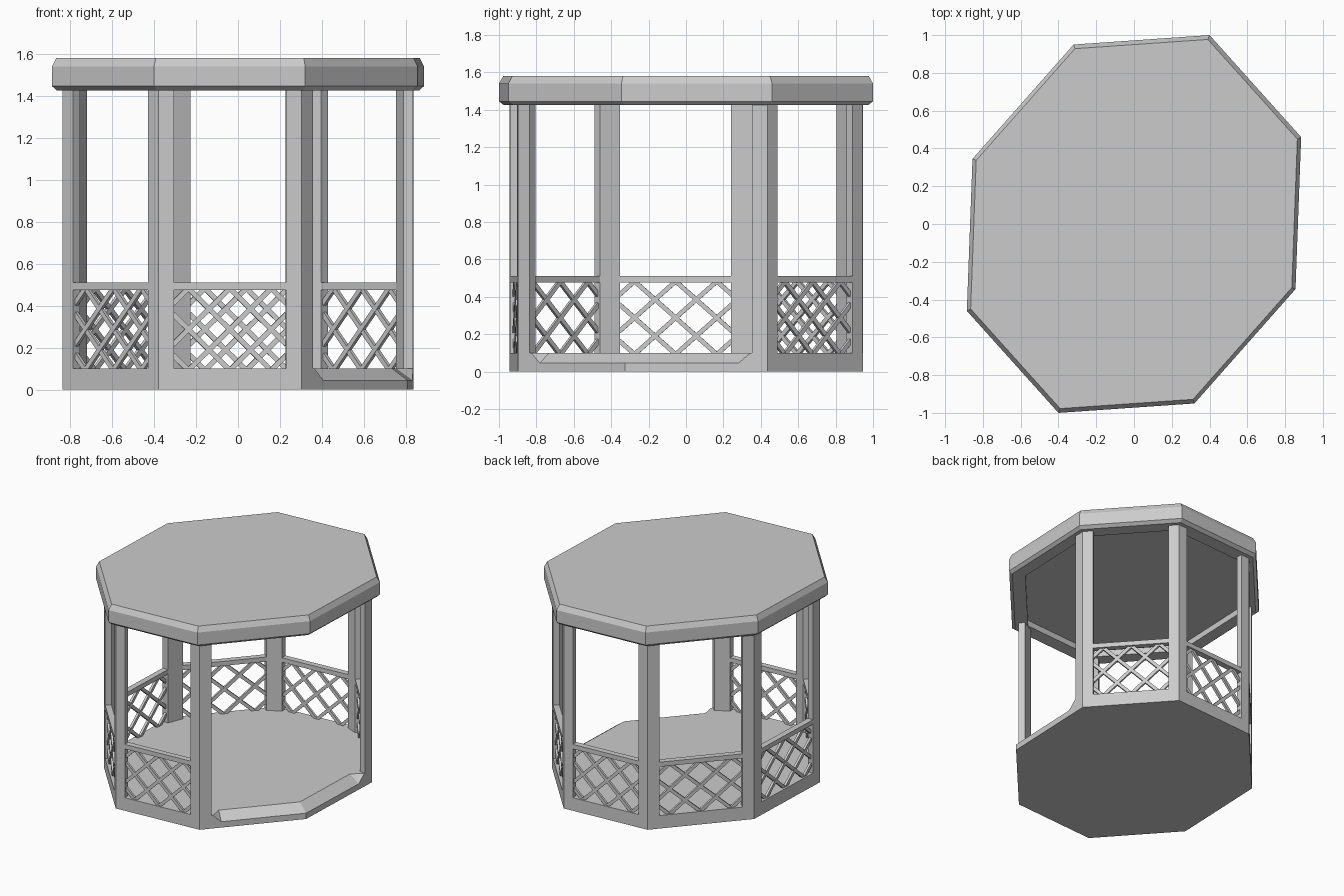
import bpy, bmesh, math
from mathutils import Vector

if "Cube" in bpy.data.objects:
    bpy.data.objects.remove(bpy.data.objects["Cube"])

mat = bpy.data.materials.new("plain grey")
mat.diffuse_color = (0.6, 0.6, 0.6, 1)
mat.use_nodes = True
mat.node_tree.nodes["Principled BSDF"].inputs["Base Color"].default_value = mat.diffuse_color

# Slightly skewed octagon, counter-clockwise; the second half mirrors through the centre
half = [(-0.40, -1.0), (0.32, -0.95), (0.855, -0.345), (0.885, 0.46)]
ROOF = [Vector(p) for p in half] + [-Vector(p) for p in half]
BASE = [p * 0.945 for p in ROOF]
FLOOR, RAIL_Z, RAIL_TOP, EAVES = 0.10, 0.475, 0.51, 1.425
THICK = 0.045
OPEN_EDGES = (1, 2)      # the two doorway sides
OPEN_CORNER = 2          # no post between them


def finish(name, bm):
    bmesh.ops.recalc_face_normals(bm, faces=bm.faces)
    me = bpy.data.meshes.new(name)
    bm.to_mesh(me)
    bm.free()
    me.materials.append(mat)
    ob = bpy.data.objects.new(name, me)
    bpy.context.collection.objects.link(ob)
    return ob


def prism(bm, pts, z0, z1):
    lo = [bm.verts.new((p.x, p.y, z0)) for p in pts]
    hi = [bm.verts.new((p.x, p.y, z1)) for p in pts]
    n = len(pts)
    bm.faces.new(lo[::-1])
    bm.faces.new(hi)
    for i in range(n):
        j = (i + 1) % n
        bm.faces.new((lo[i], lo[j], hi[j], hi[i]))


def edge(i):
    """start, direction, inward normal, length and post width of side i"""
    a, b = BASE[i % 8], BASE[(i + 1) % 8]
    d = b - a
    length = d.length
    d = d / length
    return a, d, Vector((-d.y, d.x)), length, 0.109 * length


# Base with a sloped step around the doorway corner
bm = bmesh.new()
def vert(p, z):
    return bm.verts.new((p.x, p.y, z))
lo = [vert(p, 0) for p in BASE]
hi = [vert(p, FLOOR) if i != OPEN_CORNER else None for i, p in enumerate(BASE)]
a1, d1, n1, l1, w1 = edge(1)
a2, d2, n2, l2, w2 = edge(2)
e2 = a2 + d2 * l2
STEP, INSET = 0.045, 0.075
p1, p2 = vert(a1 + d1 * 0.095, FLOOR), vert(e2 - d2 * 0.09, FLOOR)
b1, b2 = vert(a1 + d1 * 0.155, STEP), vert(e2 - d2 * 0.155, STEP)
i1 = vert(a1 + d1 * 0.155 + n1 * INSET, FLOOR)
i2 = vert(e2 - d2 * 0.155 + n2 * INSET, FLOOR)
bmid = vert(a2, STEP)
imid = vert(a2 + (n1 + n2) * (INSET / (1 + n1.dot(n2))), FLOOR)
bm.faces.new(lo[::-1])
bm.faces.new([hi[0], hi[1], p1, i1, imid, i2, p2] + hi[3:])
for f in ((i1, b1, bmid, imid), (imid, bmid, b2, i2), (p1, b1, i1), (p2, i2, b2),
          (lo[1], lo[2], bmid, b1, p1, hi[1]), (lo[2], lo[3], hi[3], p2, b2, bmid)):
    bm.faces.new(f)
for i in (0, 3, 4, 5, 6, 7):
    j = (i + 1) % 8
    bm.faces.new((lo[i], lo[j], hi[j], hi[i]))
finish("base_floor", bm)

# Corner posts
for i in range(8):
    if i == OPEN_CORNER:
        continue
    v, dn, nn, _, wn = edge(i)
    _, dp, np_, _, wp = edge(i - 1)
    bm = bmesh.new()
    prism(bm, [v, v + dn * wn, v + dn * wn + nn * THICK,
               v - dp * wp + np_ * THICK, v - dp * wp], FLOOR, EAVES + 0.005)
    finish(f"post_{i}", bm)


def slat(bm, org, d, n, p, q, width, y0, y1):
    """flat bar from p to q in panel coordinates (along side, height)"""
    t = (q - p).normalized()
    s = Vector((-t.y, t.x)) * width / 2
    rings = []
    for y in (y0, y1):
        ring = []
        for c in (p - s, q - s, q + s, p + s):
            o = org + d * c.x + n * y
            ring.append(bm.verts.new((o.x, o.y, c.y)))
        rings.append(ring)
    r0, r1 = rings
    bm.faces.new(r0)
    bm.faces.new(r1[::-1])
    for k in range(4):
        m = (k + 1) % 4
        bm.faces.new((r0[k], r1[k], r1[m], r0[m]))


# Handrails and diagonal lattice panels
for i in range(8):
    if i in OPEN_EDGES:
        continue
    a, d, n, length, w = edge(i)
    bm = bmesh.new()
    s, e = a + d * w, a + d * (length - w)
    prism(bm, [s, e, e + n * THICK, s + n * THICK], RAIL_Z, RAIL_TOP)
    finish(f"handrail_{i}", bm)

    bm = bmesh.new()
    x0, x1, z0, z1 = w - 0.005, length - w + 0.005, FLOOR - 0.005, RAIL_Z + 0.005
    cx, cz = length / 2, (z0 + z1) / 2
    period = (x1 - x0) / 2.75
    slope = 0.195 / period
    for sign in (1, -1):
        for k in range(-5, 6):
            xm = cx + k * period          # where the bar crosses mid height
            g = sign * slope
            ts = sorted(((z0 - cz) / g, (z1 - cz) / g))
            xa, xb = max(x0, xm + ts[0]), min(x1, xm + ts[1])
            if xb - xa < 0.03:
                continue
            p = Vector((xa, cz + g * (xa - xm)))
            q = Vector((xb, cz + g * (xb - xm)))
            y = 0.013 if sign > 0 else 0.015
            slat(bm, a, d, n, p, q, 0.024, y, y + 0.018)
    finish(f"lattice_{i}", bm)

# Flat roof slab with bevelled edges and a recessed ceiling
bm = bmesh.new()
profile = [(0.87, 1.47), (0.87, EAVES), (0.975, EAVES), (1.0, 1.445),
           (1.0, 1.54), (0.977, 1.58)]
rings = [[bm.verts.new((p.x * k, p.y * k, z)) for p in ROOF] for k, z in profile]
for r0, r1 in zip(rings, rings[1:]):
    for i in range(8):
        j = (i + 1) % 8
        bm.faces.new((r0[i], r0[j], r1[j], r1[i]))
bm.faces.new(rings[0][::-1])
bm.faces.new(rings[-1])
finish("roof", bm)
